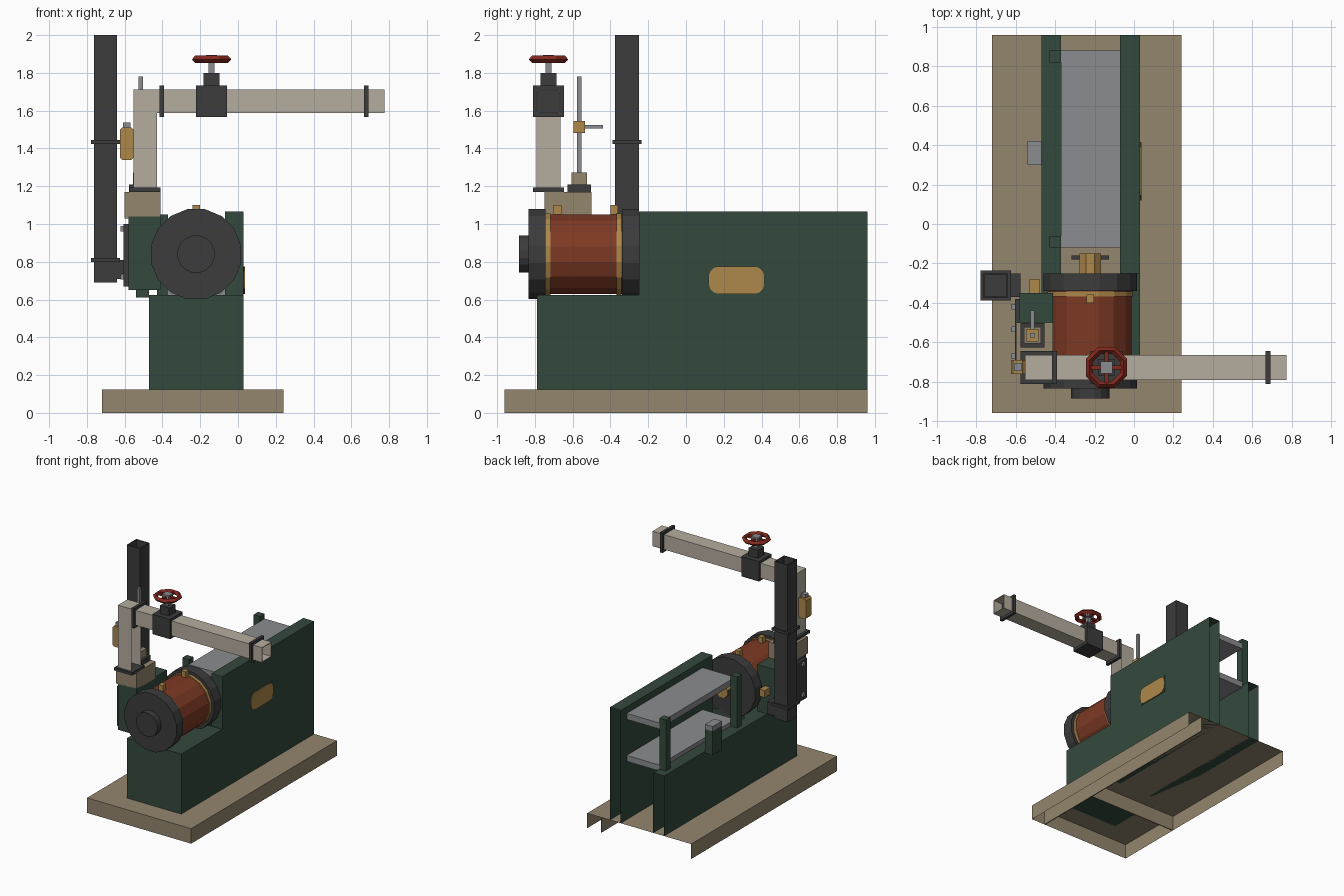
import bpy
import bmesh
from math import pi
from mathutils import Matrix, Vector

default_cube = bpy.data.objects.get("Cube")
if default_cube:
    bpy.data.objects.remove(default_cube, do_unlink=True)


def material(name, red, green, blue):
    """Flat material from display values, converted to linear."""
    colour = [(value / 255) ** 2.2 for value in (red, green, blue)] + [1]
    mat = bpy.data.materials.new(name)
    mat.use_nodes = True
    mat.diffuse_color = colour
    shader = mat.node_tree.nodes["Principled BSDF"]
    shader.inputs["Base Color"].default_value = colour
    shader.inputs["Roughness"].default_value = 0.8
    return mat


tan = material("tan stone", 146, 133, 109)
green = material("machine green", 55, 75, 63)
dark = material("dark iron", 62, 62, 63)
copper = material("copper red", 125, 60, 40)
wheel_red = material("wheel red", 130, 45, 35)
brass = material("brass", 172, 134, 76)
steel = material("grey steel", 138, 139, 142)
cream = material("cream pipe", 179, 171, 157)


def finish(name, bm, mat):
    mesh = bpy.data.meshes.new(name)
    bm.to_mesh(mesh)
    bm.free()
    mesh.materials.append(mat)
    obj = bpy.data.objects.new(name, mesh)
    bpy.context.collection.objects.link(obj)
    return obj


def box(name, mat, xs, ys, zs, open_sides=(), chamfer=None, wall=None):
    """Box from extents; open_sides are removed, chamfer is (axis, width, segments)."""
    bm = bmesh.new()
    bmesh.ops.create_cube(bm, size=1)
    for vert in bm.verts:
        vert.co = [low + (high - low) * (part + 0.5)
                   for part, (low, high) in zip(vert.co, (xs, ys, zs))]
    bm.normal_update()
    if chamfer:
        axis, width, segments = chamfer
        edges = [edge for edge in bm.edges
                 if abs((edge.verts[0].co - edge.verts[1].co).normalized()[axis]) > 0.9]
        bmesh.ops.bevel(bm, geom=edges, offset=width, segments=segments,
                        profile=0.5, affect='EDGES')
    removed = [face for face in bm.faces
               if any(face.normal.dot(Vector(side)) > 0.9 for side in open_sides)]
    bmesh.ops.delete(bm, geom=removed, context='FACES')
    obj = finish(name, bm, mat)
    if wall:
        solid = obj.modifiers.new("wall", 'SOLIDIFY')
        solid.thickness = wall
        solid.offset = -1
    return obj


def around(middle, half):
    return (middle - half, middle + half)


def cylinder(name, mat, radius, ys, centre, sides=16):
    """Faceted cylinder along y, centre given as (x, z)."""
    bm = bmesh.new()
    bmesh.ops.create_cone(bm, cap_ends=True, segments=sides, radius1=radius,
                          radius2=radius, depth=ys[1] - ys[0])
    place = Matrix.Translation((centre[0], sum(ys) / 2, centre[1]))
    turn = Matrix.Rotation(pi / 2, 4, 'X') @ Matrix.Rotation(pi / sides, 4, 'Z')
    bm.transform(place @ turn)
    return finish(name, bm, mat)


BACK, FRONT, TOP, BOTTOM = (0, 1, 0), (0, -1, 0), (0, 0, 1), (0, 0, -1)
LEFT, RIGHT = (1, 0, 0), (-1, 0, 0)

# Base tray, open below and behind, with inner ribs
base_x, base_top = (-0.72, 0.24), 0.125
box("base_tray", tan, base_x, (-0.96, 0.96), (0, base_top), (BOTTOM, BACK))
box("base_long_rib", tan, around(0.11, 0.004), (-0.96, 0.96), (0, base_top))
box("base_cross_rib", tan, (-0.72, 0.11), around(-0.385, 0.004), (0, base_top))

# Cabinet: front pedestal, tall left wall, low right wall
deck = 0.625
left_wall, right_wall, between = (-0.07, 0.03), (-0.47, -0.37), (-0.37, -0.07)
box("front_pedestal", green, (-0.47, 0.03), (-0.79, -0.25), (base_top, deck))
box("tall_left_wall", green, left_wall, (-0.25, 0.96), (base_top, 1.065), (BACK,))
box("low_right_wall", green, right_wall, (-0.25, 0.96), (base_top, deck), (BACK,))

# Shelves and their posts
for name, top in (("lower_shelf", 0.66), ("upper_shelf", 1.01)):
    box(name, steel, between, (-0.12, 0.88), (top - 0.05, top))
for name, y in (("front_post", -0.09), ("rear_post", 0.85)):
    box(name, green, (-0.43, -0.37), around(y, 0.03), (deck, 1.05))

# Side box with steel lid, and the blank brass plate
box("side_box", green, (-0.54, -0.47), (0.3, 0.42), (0.61, 0.81))
box("side_box_lid", steel, (-0.54, -0.47), (0.3, 0.42), (0.81, 0.85))
box("plate_backing", green, (0.03, 0.033), (0.12, 0.415), (0.63, 0.775))
box("brass_plate", brass, (0.03, 0.038), (0.12, 0.415), (0.63, 0.775),
    chamfer=(0, 0.055, 3))

# Motor
axle = (-0.222, 0.84)
cylinder("motor_drum", copper, 0.214, (-0.75, -0.34), axle)
cylinder("front_bell", dark, 0.243, (-0.835, -0.745), axle)
cylinder("rear_bell", dark, 0.243, (-0.34, -0.25), axle)
cylinder("front_hub", dark, 0.1, (-0.885, -0.835), axle)
for name, y in (("front_band", -0.73), ("rear_band", -0.355)):
    cylinder(name, brass, 0.22, around(y, 0.013), axle)
for name, y in (("front_oiler", -0.68), ("rear_oiler", -0.38)):
    box(name, brass, around(axle[0], 0.02), around(y, 0.021), (1.03, 1.1))
cylinder("shaft_coupling", brass, 0.058, (-0.25, -0.15), axle, 8)
box("coupling_bar", dark, around(axle[0], 0.095), around(-0.17, 0.011),
    around(axle[1], 0.015))

# Pump body with bolted cover
box("pump_body", green, (-0.58, -0.41), (-0.75, -0.35), (0.65, 1.04))
box("pump_cover", dark, (-0.605, -0.58), (-0.73, -0.38), (0.67, 1.0))
for y in (-0.42, -0.535, -0.67):
    for z in (0.72, 0.975):
        box("cover_bolt", steel, (-0.622, -0.605), around(y, 0.014), around(z, 0.014))
box("pump_plug", brass, (-0.53, -0.48), (-0.35, -0.28), (0.82, 0.88))
box("pump_head", tan, (-0.6, -0.41), (-0.75, -0.5), (1.03, 1.17))

# Exhaust stack
stack_x, stack_y = -0.702, -0.312
box("exhaust_stack", dark, around(stack_x, 0.061), around(stack_y, 0.063),
    (0.69, 2), (TOP,), wall=0.01)
for z in (0.81, 1.435):
    box("stack_collar", dark, around(stack_x, 0.077), around(stack_y, 0.077),
        around(z, 0.011))
box("stack_elbow", dark, (-0.65, -0.575), (-0.37, -0.25), (0.71, 0.81))

# Cream pipe with flanges
pipe_y, pipe_z = -0.728, 1.65
pipe, flange = around(pipe_y, 0.063), around(pipe_y, 0.083)
box("riser_pipe", cream, (-0.553, -0.43), pipe, (1.18, 1.712), (LEFT,))
box("cross_pipe", cream, (-0.43, 0.775), pipe, around(pipe_z, 0.062),
    (LEFT, RIGHT), wall=0.008)
box("riser_flange", dark, (-0.575, -0.41), flange, (1.17, 1.193))
for x in (-0.403, 0.68):
    box("pipe_flange", dark, around(x, 0.012), flange, around(pipe_z, 0.083))

# Gate valve with hand wheel
valve_x, wheel_z = -0.14, 1.872
box("valve_body", dark, around(valve_x, 0.082), flange, around(pipe_z, 0.083))
box("valve_bonnet", dark, around(valve_x, 0.042), around(pipe_y, 0.042), (1.73, 1.8))
box("valve_stem", steel, around(valve_x, 0.015), around(pipe_y, 0.015), (1.8, 1.88))
box("wheel_nut", steel, around(valve_x, 0.03), around(pipe_y, 0.03), (1.86, 1.895))
bpy.ops.mesh.primitive_torus_add(
    major_segments=8, minor_segments=4, major_radius=0.094, minor_radius=0.019,
    location=(valve_x, pipe_y, wheel_z), rotation=(0, 0, pi / 8))
rim = bpy.context.object
rim.name = "hand_wheel_rim"
rim.data.materials.append(wheel_red)
box("wheel_spoke", wheel_red, around(valve_x, 0.09), around(pipe_y, 0.01),
    around(wheel_z, 0.009))
box("wheel_spoke", wheel_red, around(valve_x, 0.01), around(pipe_y, 0.09),
    around(wheel_z, 0.009))

# Brass fitting on the riser
box("riser_fitting", brass, (-0.625, -0.553), around(-0.725, 0.036), (1.34, 1.51),
    chamfer=(1, 0.012, 1))
box("fitting_cap", steel, around(-0.589, 0.02), around(-0.725, 0.02), (1.51, 1.537))

# Gauge rod on the pump head
rod_x, rod_y = -0.515, -0.565
box("rod_flange", dark, around(rod_x, 0.062), around(rod_y, 0.062), (1.17, 1.21))
box("rod_socket", tan, around(rod_x, 0.042), around(rod_y, 0.042), (1.21, 1.272))
box("gauge_rod", steel, around(rod_x, 0.012), around(rod_y, 0.012), (1.27, 1.78))
box("rod_valve", brass, around(rod_x, 0.031), around(rod_y, 0.031), (1.482, 1.546))
box("rod_handle", steel, around(rod_x, 0.009), (rod_y, -0.44), around(1.514, 0.009))
